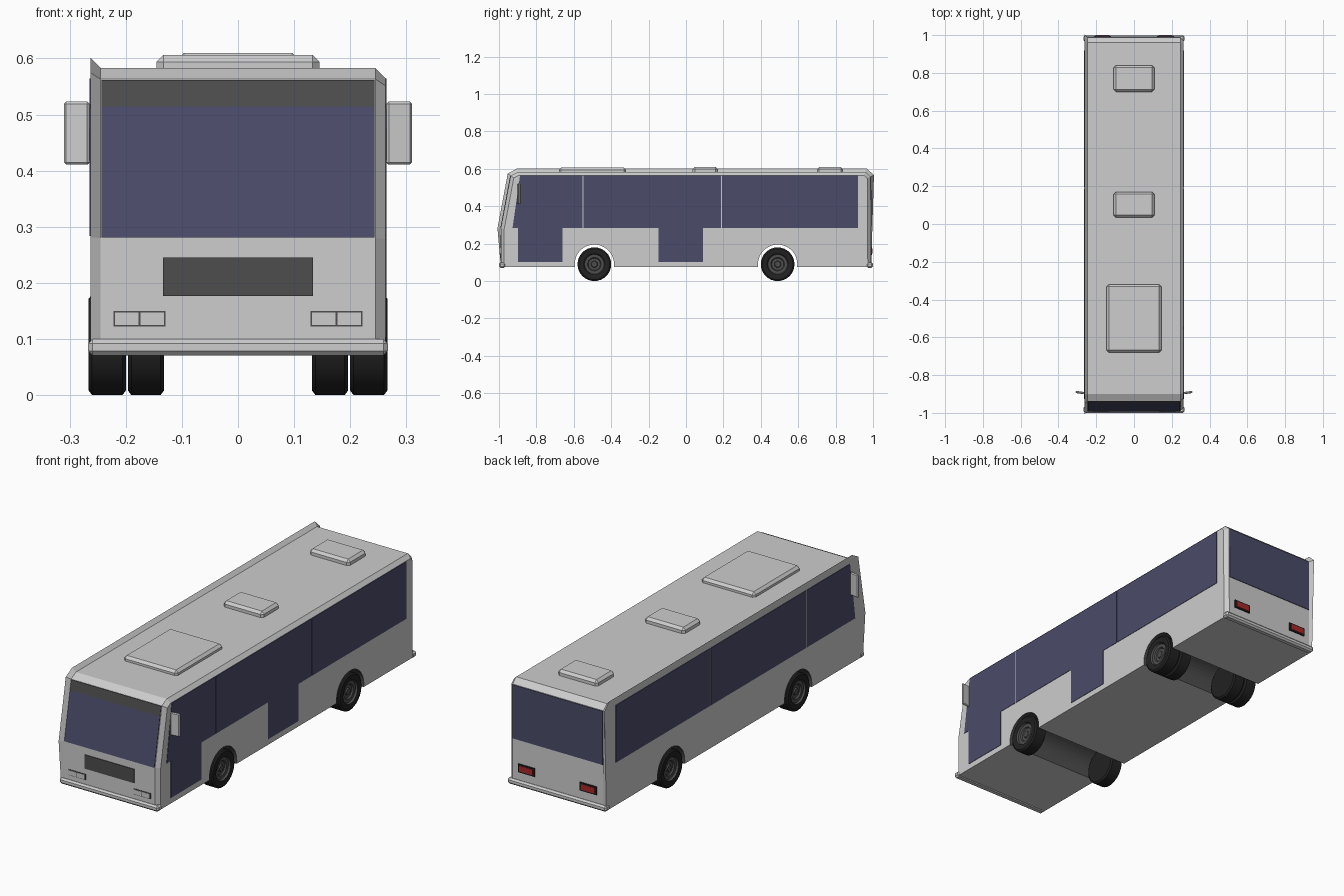
import bpy, bmesh, math
from mathutils import Vector

if "Cube" in bpy.data.objects:
    bpy.data.objects.remove(bpy.data.objects["Cube"])


def material(name, rgb):
    m = bpy.data.materials.new(name)
    m.use_nodes = True
    m.diffuse_color = (*rgb, 1)
    m.node_tree.nodes["Principled BSDF"].inputs["Base Color"].default_value = (*rgb, 1)
    return m


PAINT = material("light grey paint", (0.61, 0.61, 0.61))
GLASS = material("blue tinted glass", (0.07, 0.07, 0.14))
TRIM = material("dark grey trim", (0.075, 0.075, 0.075))
RUBBER = material("black rubber", (0.016, 0.016, 0.016))
RED = material("red lens", (0.4, 0.02, 0.02))

HALF, TOP, BOTTOM, CHAMFER = 0.263, 0.583, 0.075, 0.018
AXLES, HUB_Z, ARCH_R = (-0.49, 0.49), 0.09, 0.105


def finish(name, bm, *mats):
    bmesh.ops.recalc_face_normals(bm, faces=bm.faces)
    me = bpy.data.meshes.new(name)
    bm.to_mesh(me)
    bm.free()
    for m in mats:
        me.materials.append(m)
    ob = bpy.data.objects.new(name, me)
    bpy.context.collection.objects.link(ob)
    return ob


def box(name, low, high, mat, bevel=0.0):
    bm = bmesh.new()
    bmesh.ops.create_cube(bm, size=1)
    for v in bm.verts:
        v.co = Vector([l + (c + 0.5) * (h - l) for c, l, h in zip(v.co, low, high)])
    if bevel:
        bmesh.ops.bevel(bm, geom=bm.edges[:], offset=bevel, segments=1, affect='EDGES')
    return finish(name, bm, mat)


def plate(name, points, push, mat):
    """Thin slab raised from a surface by the push vector."""
    bm = bmesh.new()
    face = bm.faces.new([bm.verts.new(p) for p in points])
    ext = bmesh.ops.extrude_face_region(bm, geom=[face], use_keep_orig=True)
    for v in ext["geom"]:
        if isinstance(v, bmesh.types.BMVert):
            v.co += Vector(push)
    return finish(name, bm, mat)


def front_y(z):
    """Depth of the front surface at a height; it leans back above the waist."""
    return -0.99 + max(0, z - 0.28) * 0.053 / 0.283


# Body: side profile with wheel tunnels, extruded across and chamfered
profile = [(-0.99, BOTTOM), (-0.99, 0.28), (front_y(0.563), 0.563), (-0.9, TOP),
           (0.96, TOP), (0.987, 0.558), (0.99, BOTTOM)]
outline_count = len(profile)
dip = math.asin((HUB_Z - BOTTOM) / ARCH_R)
for y in reversed(AXLES):
    for i in range(25):
        a = -dip + (math.pi + 2 * dip) * i / 24
        profile.append((y + ARCH_R * math.cos(a), HUB_Z + ARCH_R * math.sin(a)))
bm = bmesh.new()
rings = [[bm.verts.new((x, y, z)) for y, z in profile] for x in (-HALF, HALF)]
for ring in rings:
    bm.faces.new(ring)
for i in range(len(profile)):
    j = (i + 1) % len(profile)
    face = bm.faces.new((rings[0][i], rings[0][j], rings[1][j], rings[1][i]))
    on_arch = i >= outline_count and j > i and (i - outline_count) % 25 != 24
    face.material_index = 1 if on_arch else 0
bm.normal_update()
rim = [bm.edges.get((r[i], r[i + 1])) for r in rings for i in range(outline_count - 1)]
bmesh.ops.bevel(bm, geom=rim, offset=CHAMFER, segments=1, affect='EDGES', material=0)
finish("body", bm, PAINT, TRIM)

# Bumpers
box("front_bumper", (-0.267, -1, 0.071), (0.267, -0.965, 0.1), PAINT, 0.008)
box("rear_bumper", (-0.267, 0.965, 0.071), (0.267, 1, 0.1), PAINT, 0.008)


# Front glass, header band and grille
def front_panel(name, half, z0, z1, mat):
    pts = [(x, front_y(z), z) for x, z in
           ((-half, z0), (half, z0), (half, z1), (-half, z1))]
    plate(name, pts, (0, -0.003, 0), mat)


front_panel("windshield", 0.243, 0.281, 0.514, GLASS)
front_panel("windshield_header", 0.243, 0.514, 0.562, TRIM)
front_panel("grille", 0.134, 0.177, 0.245, TRIM)

# Rear window
plate("rear_window", [(x, 0.99 - 0.003 * (z - BOTTOM) / 0.483, z) for x, z in
                      ((-0.243, 0.295), (0.243, 0.295), (0.243, 0.556), (-0.243, 0.556))],
      (0, 0.003, 0), GLASS)

# Side windows, in three long panes with narrow posts
SILL, HEAD, POST = 0.284, 0.564, 0.0025
panes = [(-0.93, -0.89, -0.55), (-0.55, -0.55, 0.19), (0.19, 0.19, 0.922)]
for side, s in (("left", 1), ("right", -1)):
    for n, (y0, y0_top, y1) in enumerate(panes):
        pts = [(y0 + POST, SILL), (y1 - POST, SILL), (y1 - POST, HEAD), (y0_top + POST, HEAD)]
        plate(f"{side}_window_{n + 1}", [(s * HALF, y, z) for y, z in pts],
              (s * 0.002, 0, 0), GLASS)

# Passenger doors, on the left only
for name, y0, y1 in (("front_door", -0.897, -0.66), ("middle_door", -0.146, 0.09)):
    plate(name, [(HALF, y, z) for y, z in ((y0, 0.103), (y1, 0.103), (y1, SILL), (y0, SILL))],
          (0.002, 0, 0), GLASS)

# Lamps and mirrors, mirrored across the middle
for side, s in (("left", 1), ("right", -1)):
    def lamp(name, x0, x1, z0, z1, y0, y1, mat):
        xs = sorted((s * x0, s * x1))
        box(f"{side}_{name}", (xs[0], y0, z0), (xs[1], y1, z1), mat)

    lamp("headlight_rim", 0.129, 0.222, 0.122, 0.15, -0.992, -0.985, TRIM)
    lamp("headlight_inner", 0.132, 0.174, 0.125, 0.147, -0.994, -0.985, PAINT)
    lamp("headlight_outer", 0.177, 0.219, 0.125, 0.147, -0.994, -0.985, PAINT)
    lamp("tail_light_rim", 0.122, 0.212, 0.14, 0.18, 0.985, 0.995, RUBBER)
    lamp("tail_light", 0.13, 0.204, 0.146, 0.174, 0.985, 0.997, RED)

    mirror = box(f"{side}_mirror", (-0.023, -0.006, -0.056), (0.023, 0.006, 0.056), PAINT, 0.004)
    mirror.location = (s * 0.287, -0.892, 0.467)
    mirror.rotation_euler.z = s * math.radians(8)

# Roof units
for name, half, y0, y1, top in (("air_conditioner", 0.145, -0.68, -0.32, 0.606),
                                ("middle_hatch", 0.108, 0.035, 0.17, 0.61),
                                ("rear_hatch", 0.108, 0.7, 0.84, 0.61)):
    box(name, (-half, y0, 0.56), (half, y1, top), PAINT, 0.012)


# Wheels: a turned section, tyre outside and hub inside
def wheel(name, x_outer, y, s, width=0.066):
    section = [(0, 0.012), (0.015, 0.012), (0.018, 0.018), (0.032, 0.018), (0.036, 0.011),
               (0.052, 0.011), (0.056, 0.002), (0.06, 0), (0.082, 0), (0.09, 0.006),
               (0.09, width - 0.006), (0.082, width), (0, width)]
    bm = bmesh.new()
    verts = [bm.verts.new((-d, r, 0)) for r, d in section]
    edges = [bm.edges.new(p) for p in zip(verts, verts[1:])]
    bmesh.ops.spin(bm, geom=verts + edges, cent=(0, 0, 0), axis=(1, 0, 0),
                   angle=math.tau, steps=32, use_merge=True)
    bmesh.ops.remove_doubles(bm, verts=bm.verts, dist=0.0002)
    for f in bm.faces:
        c = f.calc_center_median()
        f.material_index = 1 if math.hypot(c.y, c.z) < 0.054 and c.x > -0.03 else 0
    for v in bm.verts:
        v.co.x *= s
    ob = finish(name, bm, RUBBER, TRIM)
    ob.location = (s * x_outer, y, HUB_Z)
    bpy.ops.object.select_all(action='DESELECT')
    ob.select_set(True)
    bpy.context.view_layer.objects.active = ob
    bpy.ops.object.shade_smooth_by_angle(angle=math.radians(30))


for side, s in (("left", 1), ("right", -1)):
    wheel(f"{side}_front_wheel", 0.266, AXLES[0], s)
    wheel(f"{side}_rear_outer_wheel", 0.266, AXLES[1], s)
    wheel(f"{side}_rear_inner_wheel", 0.196, AXLES[1], s, 0.064)
